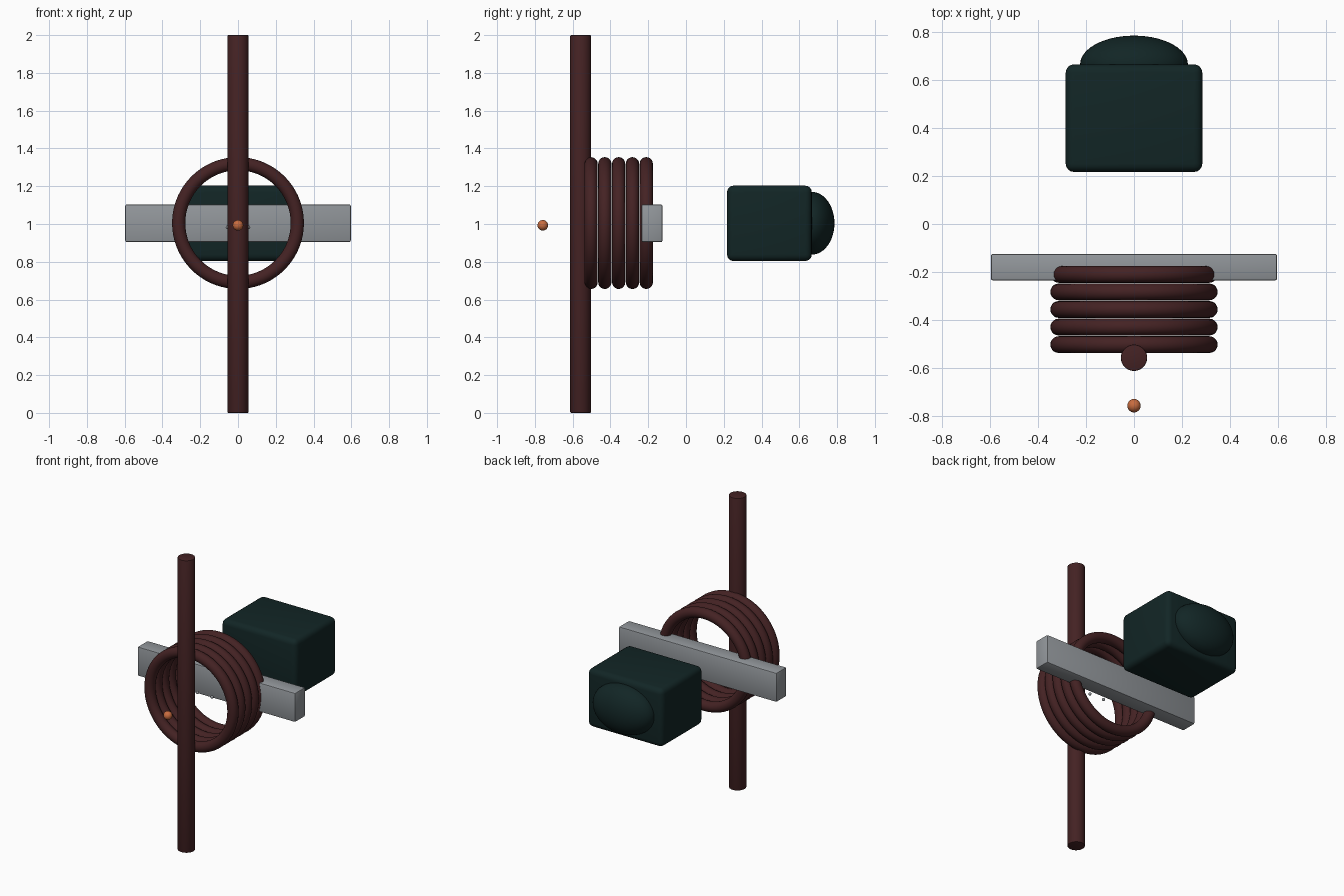
import bpy, math

if "Cube" in bpy.data.objects:
    bpy.data.objects.remove(bpy.data.objects["Cube"])

def material(name, rgb):
    m = bpy.data.materials.new(name)
    m.diffuse_color = (*rgb, 1)
    m.use_nodes = True
    m.node_tree.nodes["Principled BSDF"].inputs["Base Color"].default_value = m.diffuse_color
    return m

brown = material("dark_brown", (0.058, 0.016, 0.017))
grey = material("steel_grey", (0.29, 0.31, 0.33))
green = material("dark_green", (0.006, 0.019, 0.019))
orange = material("orange", (0.58, 0.15, 0.05))

def finish(name, mat, scale=None, bevel=0, segments=3):
    o = bpy.context.object
    o.name = name
    o.data.materials.append(mat)
    if scale:
        o.scale = scale
        bpy.ops.object.transform_apply(location=False, rotation=False, scale=True)
    if bevel:
        b = o.modifiers.new("bevel", 'BEVEL')
        b.width, b.segments = bevel, segments
        b.limit_method = 'ANGLE'
        bpy.ops.object.modifier_apply(modifier="bevel")
    bpy.ops.object.shade_smooth_by_angle(angle=math.radians(35))
    return o

def box(name, mat, lo, hi, bevel, segments):
    bpy.ops.mesh.primitive_cube_add(size=1, location=[(a + b) / 2 for a, b in zip(lo, hi)])
    finish(name, mat, [b - a for a, b in zip(lo, hi)], bevel, segments)

def ball(name, mat, loc, radii):
    bpy.ops.mesh.primitive_uv_sphere_add(segments=40, ring_count=24, radius=1, location=loc)
    finish(name, mat, radii)

# upright pole
bpy.ops.mesh.primitive_cylinder_add(vertices=48, radius=0.055, depth=2, location=(0, -0.558, 1))
finish("pole", brown, bevel=0.005, segments=2)

# row of coil rings behind the pole
for i in range(5):
    bpy.ops.mesh.primitive_torus_add(major_radius=0.314, minor_radius=0.035,
                                     major_segments=72, minor_segments=20,
                                     location=(0, -0.503 + i * 0.0732, 1.005),
                                     rotation=(math.pi / 2, 0, 0))
    finish(f"coil_ring_{i + 1}", brown)

# cross bar
box("cross_bar", grey, (-0.597, -0.235, 0.904), (0.597, -0.125, 1.103), 0.008, 2)

# rear housing with bulging cap
box("housing", green, (-0.285, 0.217, 0.804), (0.285, 0.666, 1.203), 0.035, 4)
ball("housing_cap", green, (0, 0.666, 1.004), (0.225, 0.12, 0.166))

# small front bead and two tiny studs inside the coil
ball("front_bead", orange, (0, -0.758, 0.993), (0.028, 0.028, 0.028))
for side in (-1, 1):
    ball("stud", grey, (side * 0.055, -0.36, 0.982), (0.01, 0.01, 0.01))
